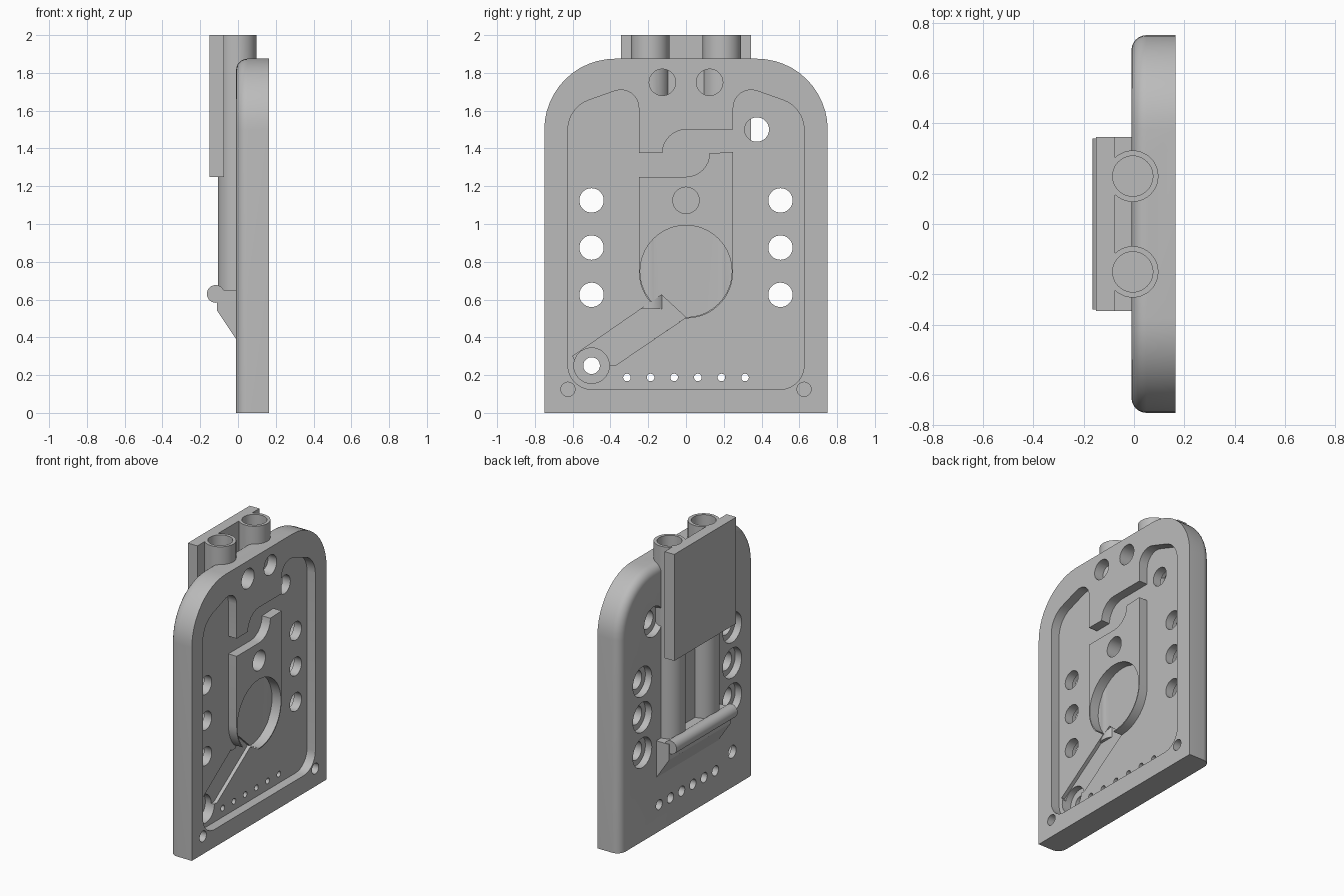
import bpy, bmesh
from math import pi, cos, sin, radians
from mathutils import Matrix, Vector

if "Cube" in bpy.data.objects:
    bpy.data.objects.remove(bpy.data.objects["Cube"])

grey = bpy.data.materials.new("plain_grey")
grey.use_nodes = True
grey.diffuse_color = (0.5, 0.5, 0.5, 1)
grey.node_tree.nodes["Principled BSDF"].inputs["Base Color"].default_value = (0.5, 0.5, 0.5, 1)

FRONT, BACK, FLOOR = 0.165, -0.01, 0.1


def arc(cy, cz, r, a0, a1, n=12):
    """Points of an arc, angles in degrees."""
    angles = [radians(a0 + (a1 - a0) * i / n) for i in range(n + 1)]
    return [(cy + r * cos(a), cz + r * sin(a)) for a in angles]


def finish(bm, name):
    bmesh.ops.recalc_face_normals(bm, faces=bm.faces)
    mesh = bpy.data.meshes.new(name)
    bm.to_mesh(mesh)
    bm.free()
    mesh.materials.append(grey)
    ob = bpy.data.objects.new(name, mesh)
    bpy.context.collection.objects.link(ob)
    return ob


def prism(name, outline, x0, x1, fillet=0):
    """Extrude a (y, z) outline along x; optionally round its x0 rim except at the bottom."""
    bm = bmesh.new()
    face = bm.faces.new([bm.verts.new((x0, y, z)) for y, z in outline])
    out = bmesh.ops.extrude_face_region(bm, geom=[face])
    moved = [g for g in out["geom"] if isinstance(g, bmesh.types.BMVert)]
    bmesh.ops.translate(bm, verts=moved, vec=(x1 - x0, 0, 0))
    if fillet:
        rim = [e for e in bm.edges if all(abs(v.co.x - x0) < 1e-5 for v in e.verts)
               and max(v.co.z for v in e.verts) > 0.01]
        bmesh.ops.bevel(bm, geom=rim, offset=fillet, segments=6, profile=0.5, affect='EDGES')
    return finish(bm, name)


def cylinder(name, start, end, r, sides=40):
    start, end = Vector(start), Vector(end)
    bm = bmesh.new()
    bmesh.ops.create_cone(bm, cap_ends=True, segments=sides, radius1=r, radius2=r,
                          depth=(end - start).length)
    turn = (end - start).to_track_quat('Z', 'Y').to_matrix().to_4x4()
    bmesh.ops.transform(bm, verts=bm.verts, matrix=Matrix.Translation((start + end) / 2) @ turn)
    return finish(bm, name)


def box(name, lo, hi):
    return prism(name, [(lo[1], lo[2]), (hi[1], lo[2]), (hi[1], hi[2]), (lo[1], hi[2])], lo[0], hi[0])


def combine(target, tool, operation='DIFFERENCE'):
    mod = target.modifiers.new("combine", 'BOOLEAN')
    mod.object, mod.operation, mod.solver = tool, operation, 'EXACT'
    bpy.context.view_layer.objects.active = target
    bpy.ops.object.modifier_apply(modifier=mod.name)
    bpy.data.objects.remove(tool)


def drill(y, z, r, x0, x1):
    combine(plate, cylinder("drill", (x0, y, z), (x1, y, z), r))


# Main plate with arched shoulders and a rounded rear rim
plate = prism("main_plate", [(-0.75, 0), (0.75, 0)] + arc(0.375, 1.5, 0.375, 0, 90)
              + arc(-0.375, 1.5, 0.375, 90, 180), BACK, FRONT, 0.06)

# Shallow pocket around a tongue hanging from the top
lobe = arc(0.46, 1.5, 0.165, 0, 72, 8) + arc(0.345, 1.615, 0.095, 72, 180, 8)
pocket = (arc(-0.5, 0.25, 0.125, 180, 270, 8) + arc(0.5, 0.25, 0.125, 270, 360, 8) + lobe
          + [(0.25, 1.5)] + arc(0, 1.375, 0.125, 90, 180, 8) + [(-0.25, 1.375)]
          + [(-y, z) for y, z in reversed(lobe)])
combine(plate, prism("pocket", pocket, FLOOR, 0.3))

# Raised island with a stepped top and a round base
island = (arc(0, 0.75, 0.25, 180, 360, 24) + [(0.25, 1.38)]
          + arc(0, 1.375, 0.125, 0, -90, 8) + [(-0.25, 1.25)])
combine(plate, prism("island", island, FLOOR - 0.02, FRONT), 'UNION')

# Round recess, slanted groove and pivot bore
drill(0, 0.75, 0.243, FLOOR - 0.005, 0.3)
combine(plate, prism("groove", [(-0.57, 0.25), (-0.375, 0.25), (0, 0.505), (-0.13, 0.625),
                                (-0.6, 0.3)], 0.075, 0.3))
drill(-0.5, 0.25, 0.094, 0.03, 0.3)
drill(-0.5, 0.25, 0.044, -0.1, 0.3)

# Through holes, counterbored from behind
for y, z in [(s * 0.5, h) for s in (-1, 1) for h in (0.625, 0.875, 1.125)] + [(0.375, 1.5)]:
    drill(y, z, 0.0645, -0.1, 0.3)
    drill(y, z, 0.105, -0.1, 0.04)
for i in range(6):
    y = -0.3125 + i * 0.125
    drill(y, 0.1875, 0.02, -0.1, 0.3)
    drill(y, 0.1875, 0.035, -0.1, 0.04)

# Blind holes in the front
for y, z, r in [(-0.125, 1.75, 0.07), (0.125, 1.75, 0.07), (0, 1.125, 0.07),
                (-0.625, 0.125, 0.0375), (0.625, 0.125, 0.0375)]:
    drill(y, z, r, 0.03, 0.3)

# Wedge bracket behind the plate, sloping underneath
bm = bmesh.new()
side = [(0.02, 0.65), (-0.11, 0.65), (-0.11, 0.54), (-0.01, 0.39), (0.02, 0.39)]
face = bm.faces.new([bm.verts.new((x, -0.345, z)) for x, z in side])
out = bmesh.ops.extrude_face_region(bm, geom=[face])
bmesh.ops.translate(bm, verts=[g for g in out["geom"] if isinstance(g, bmesh.types.BMVert)],
                    vec=(0, 0.69, 0))
bracket = finish(bm, "wedge_bracket")
combine(plate, bracket, 'UNION')

# Twin tubes let into the plate, open at the top
for s in (-1, 1):
    combine(plate, cylinder("tube", (-0.005, s * 0.19, 0.55), (-0.005, s * 0.19, 2), 0.102), 'UNION')
for s in (-1, 1):
    combine(plate, cylinder("bore", (-0.005, s * 0.19, 0.7), (-0.005, s * 0.19, 2.1), 0.08))

# Rear slab across the tubes, kept clear of the bores
slab = box("rear_slab", (-0.15, -0.345, 1.25), (-0.075, 0.345, 2))
for s in (-1, 1):
    combine(slab, cylinder("clearance", (-0.005, s * 0.19, 1.2), (-0.005, s * 0.19, 2.1), 0.1))

# Round bar along the bracket
bar = cylinder("cross_bar", (-0.118, -0.34, 0.63), (-0.118, 0.34, 0.63), 0.047, 24)

for ob in (plate, slab, bar):
    bpy.ops.object.select_all(action='DESELECT')
    ob.select_set(True)
    bpy.context.view_layer.objects.active = ob
    bpy.ops.object.shade_smooth_by_angle(angle=radians(30))
